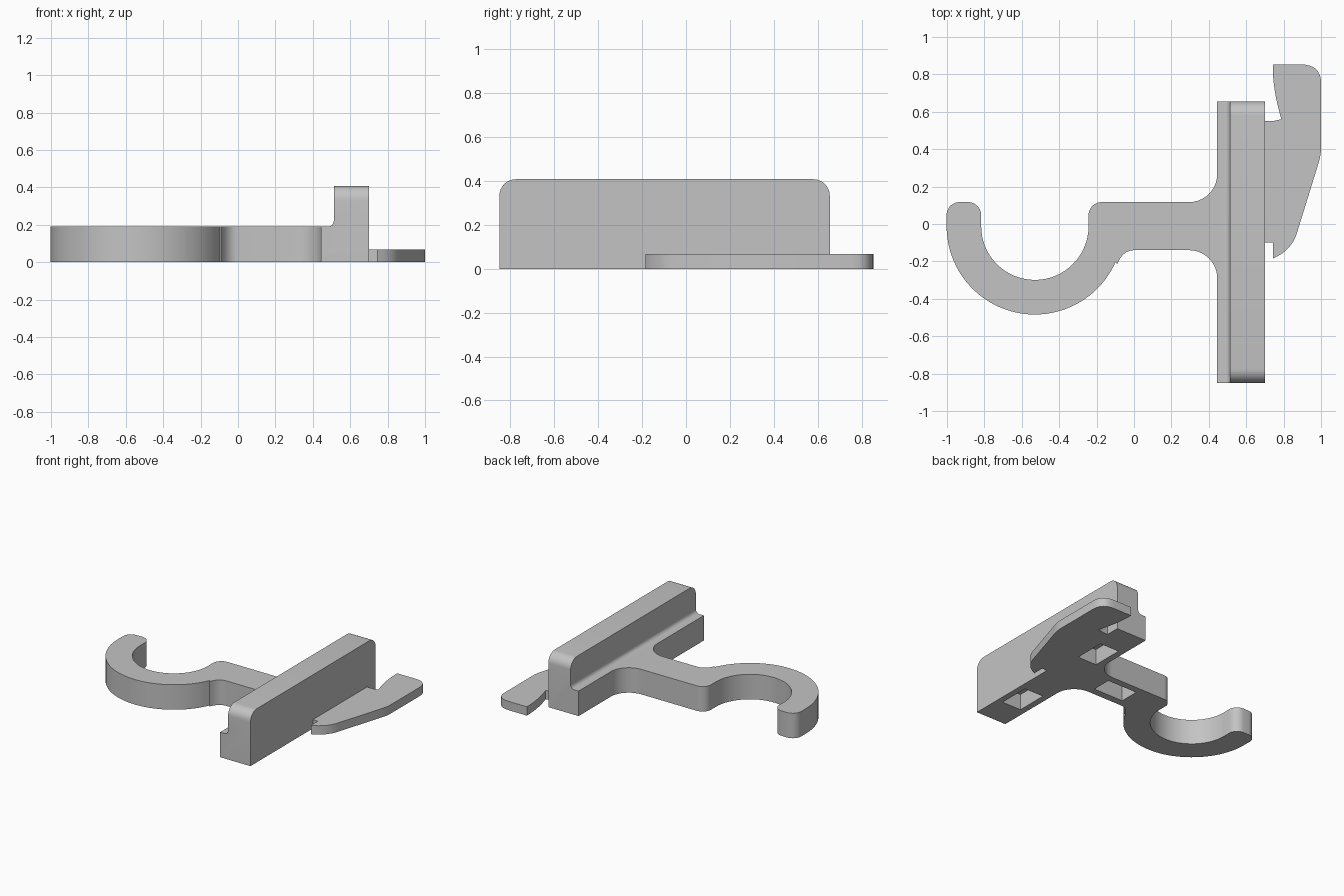
import bpy, bmesh
from math import radians, sin, cos
from mathutils import Vector

if "Cube" in bpy.data.objects:
    bpy.data.objects.remove(bpy.data.objects["Cube"])

grey = bpy.data.materials.new("matte grey")
grey.use_nodes = True
GREY = (0.55, 0.55, 0.55, 1)
grey.diffuse_color = GREY
grey.node_tree.nodes["Principled BSDF"].inputs["Base Color"].default_value = GREY


def arc(cx, cy, r, start, end, n=10):
    """Points on an arc, angles in degrees."""
    angles = [radians(start + (end - start) * i / n) for i in range(n + 1)]
    return [(cx + r * cos(a), cy + r * sin(a)) for a in angles]


def curve(a, b, c, n=8):
    """Quadratic curve from a to c, pulled towards b."""
    a, b, c = Vector(a), Vector(b), Vector(c)
    ts = [i / n for i in range(n + 1)]
    return [tuple(a * (1 - t) ** 2 + b * 2 * t * (1 - t) + c * t * t) for t in ts]


def prism(name, outline, to_3d, depth, round_ends=None):
    """Extrude an outline; round_ends = (height, radius) rounds the end edges there."""
    bm = bmesh.new()
    face = bm.faces.new([bm.verts.new(to_3d(u, v)) for u, v in outline])
    new = bmesh.ops.extrude_face_region(bm, geom=[face])["geom"]
    bmesh.ops.translate(bm, vec=depth, verts=[g for g in new if isinstance(g, bmesh.types.BMVert)])
    bmesh.ops.remove_doubles(bm, verts=bm.verts, dist=0.0005)
    if round_ends:
        height, radius = round_ends
        edges = [e for e in bm.edges
                 if all(abs(v.co.z - height) < 0.001 for v in e.verts)
                 and abs(e.verts[0].co.y - e.verts[1].co.y) < 0.001]
        bmesh.ops.bevel(bm, geom=edges, offset=radius, segments=8, profile=0.5, affect='EDGES')
    bmesh.ops.recalc_face_normals(bm, faces=bm.faces)
    mesh = bpy.data.meshes.new(name)
    bm.to_mesh(mesh)
    bm.free()
    mesh.materials.append(grey)
    obj = bpy.data.objects.new(name, mesh)
    bpy.context.collection.objects.link(obj)
    return obj


def flat(name, outline, height):
    return prism(name, outline, lambda x, y: (x, y, 0), (0, 0, height))


def cut_pocket(obj, cx, cy, sx, sy, depth=0.12):
    """Sink a rectangular pocket into the underside."""
    bpy.ops.mesh.primitive_cube_add(size=1, location=(cx, cy, 0))
    cutter = bpy.context.object
    cutter.scale = (sx, sy, depth * 2)
    cutter.hide_render = True
    cutter.data.materials.append(grey)
    mod = obj.modifiers.new("pocket", 'BOOLEAN')
    mod.operation, mod.solver, mod.object = 'DIFFERENCE', 'EXACT', cutter
    bpy.context.view_layer.objects.active = obj
    bpy.ops.object.modifier_apply(modifier=mod.name)
    bpy.data.objects.remove(cutter)


# Hook and arm in one outline, flaring where the arm meets the bar
HX, HY, TOP, LOW = -0.53, -0.012, 0.117, -0.14
hook_outline = (
    arc(HX, HY, 0.472, 180, 336, 40)
    + curve((-0.09, -0.215), (-0.06, LOW), (0.0, LOW))
    + arc(0.295, LOW - 0.15, 0.15, 90, 0)
    + arc(0.295, TOP + 0.15, 0.15, 0, -90)
    + arc(-0.173, TOP - 0.07, 0.07, 90, 180)
    + arc(HX, HY, 0.287, 0, -180, 32)
    + arc(-0.887, TOP - 0.07, 0.07, 0, 90)
    + arc(-0.932, TOP - 0.07, 0.07, 90, 180)
)
hook = flat("hook_arm", hook_outline, 0.19)
cut_pocket(hook, 0.16, -0.01, 0.25, 0.15)

# Bar: stepped section with a small fillet, upper end corners rounded
bar_profile = ([(0.445, 0), (0.70, 0), (0.70, 0.408), (0.512, 0.408)]
               + arc(0.482, 0.22, 0.03, 0, -90, 6) + [(0.445, 0.19)])
bar = prism("bar", bar_profile, lambda x, z: (x, -0.85, z), (0, 1.505, 0), (0.408, 0.075))
for y in (-0.51, 0.30):
    cut_pocket(bar, 0.573, y, 0.16, 0.24)

# Thin latch with a notched upper end
latch_outline = (
    [(0.70, -0.1), (0.742, -0.1)]
    + curve((0.742, -0.185), (0.845, -0.14), (0.872, -0.045))
    + curve((0.985, 0.32), (0.998, 0.36), (1.0, 0.40), 4)
    + curve((1.0, 0.755), (1.0, 0.853), (0.89, 0.853))
    + curve((0.742, 0.853), (0.74, 0.72), (0.788, 0.56))
    + [(0.745, 0.551), (0.70, 0.551)]
)
latch = flat("latch", latch_outline, 0.067)

# Smooth the curved walls, keep the corners sharp
bpy.ops.object.select_all(action='DESELECT')
for obj in (hook, bar, latch):
    obj.select_set(True)
bpy.context.view_layer.objects.active = hook
bpy.ops.object.shade_smooth_by_angle(angle=radians(30))
